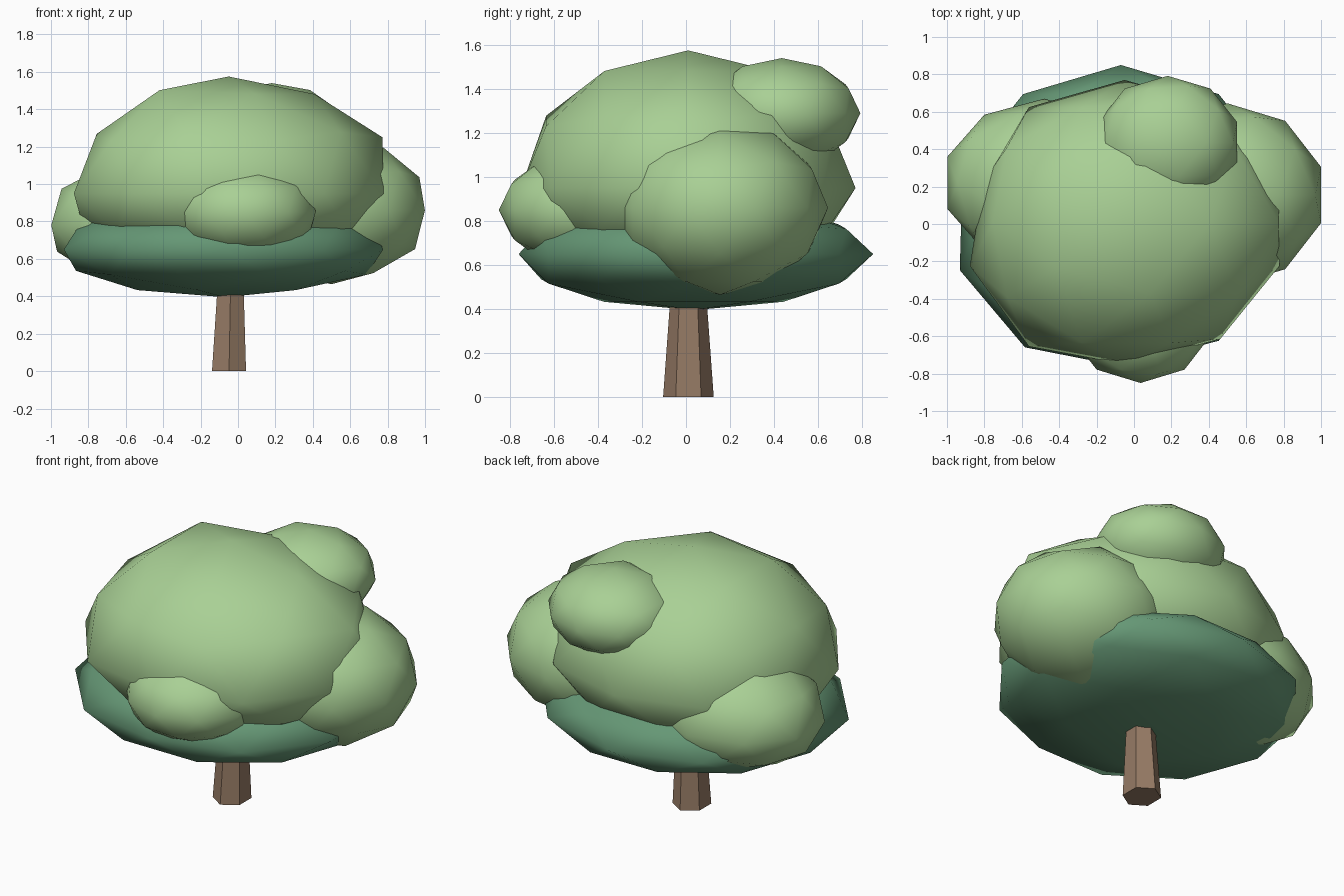
import bpy, bmesh, math
from mathutils import Vector

if "Cube" in bpy.data.objects:
    bpy.data.objects.remove(bpy.data.objects["Cube"])


def material(name, r, g, b):
    lin = [((c / 255 + 0.055) / 1.055) ** 2.4 for c in (r, g, b)]
    m = bpy.data.materials.new(name)
    m.diffuse_color = (*lin, 1)
    m.use_nodes = True
    m.node_tree.nodes["Principled BSDF"].inputs["Base Color"].default_value = m.diffuse_color
    return m


LEAF = material("light_leaf_green", 169, 208, 149)
SHADE = material("deep_leaf_green", 101, 151, 117)
BARK = material("bark_brown", 150, 123, 101)


def add_object(name, bm, mat, smooth):
    me = bpy.data.meshes.new(name)
    for f in bm.faces:
        f.smooth = smooth
    bm.to_mesh(me)
    bm.free()
    me.materials.append(mat)
    ob = bpy.data.objects.new(name, me)
    bpy.context.collection.objects.link(ob)
    return ob


def foliage(name, mat, centre, radii, lower=None, nudges=()):
    """Squashed low-poly ball. 'lower' is an optional depth for its underside;
    each nudge moves the corner nearest a direction, for an uneven shape."""
    bm = bmesh.new()
    bmesh.ops.create_icosphere(bm, subdivisions=2, radius=1)
    shifts = []
    for direction, offset in nudges:
        d = Vector(direction)
        shifts.append((min(bm.verts, key=lambda v: (v.co - d).length), Vector(offset)))
    for v in bm.verts:
        rz = lower if lower and v.co.z < 0 else radii[2]
        v.co = (centre[0] + v.co.x * radii[0],
                centre[1] + v.co.y * radii[1],
                centre[2] + v.co.z * rz)
    for v, offset in shifts:
        v.co += offset
    return add_object(name, bm, mat, True)


# Foliage clumps
foliage("lower_canopy", SHADE, (-0.07, 0.035, 0.65), (0.89, 0.815, 0.255), nudges=[
    ((-0.95, -0.31, 0), (-0.015, -0.03, 0)),
    ((-0.59, -0.81, 0), (0.01, -0.035, 0)),
    ((0, -1, 0), (0, 0.02, 0)),
    ((-0.85, 0, 0.53), (0, 0, 0.03))])
foliage("main_canopy", LEAF, (-0.05, 0.01, 0.95), (0.87, 0.76, 0.625), lower=0.40, nudges=[
    ((-0.95, 0.31, 0), (0.07, -0.02, 0)),
    ((-0.59, -0.81, 0), (0, -0.05, 0)),
    ((0.59, -0.81, 0), (0, -0.01, 0)),
    ((-0.26, -0.81, 0.53), (0, -0.03, 0)),
    ((0.89, 0, 0.45), (0.045, 0, 0.02)),
    ((-0.85, 0, 0.53), (0.035, 0, -0.01)),
    ((-0.43, -0.31, 0.85), (0, -0.01, 0.02)),
    ((-0.43, 0.31, 0.85), (0, 0, 0.02))])
foliage("right_clump", LEAF, (0.50, 0.155, 0.86), (0.525, 0.49, 0.395))
foliage("left_clump", LEAF, (-0.48, 0.22, 0.78), (0.545, 0.45, 0.37), lower=0.315)
foliage("front_clump", LEAF, (0.035, -0.475, 0.85), (0.40, 0.375, 0.26))
foliage("back_top_clump", LEAF, (0.18, 0.435, 1.29), (0.39, 0.357, 0.25))

# Tapered six-sided trunk
bm = bmesh.new()
rings = []
for z, rx, ry, cx in ((0, 0.105, 0.115, -0.048), (0.55, 0.075, 0.075, -0.038)):
    rings.append([bm.verts.new((cx + rx * math.sin(k * math.pi / 3),
                                0.011 - ry * math.cos(k * math.pi / 3), z))
                  for k in range(6)])
low, high = rings
bm.faces.new(low[::-1])
bm.faces.new(high)
for k in range(6):
    n = (k + 1) % 6
    bm.faces.new((low[k], low[n], high[n], high[k]))
add_object("trunk", bm, BARK, False)
